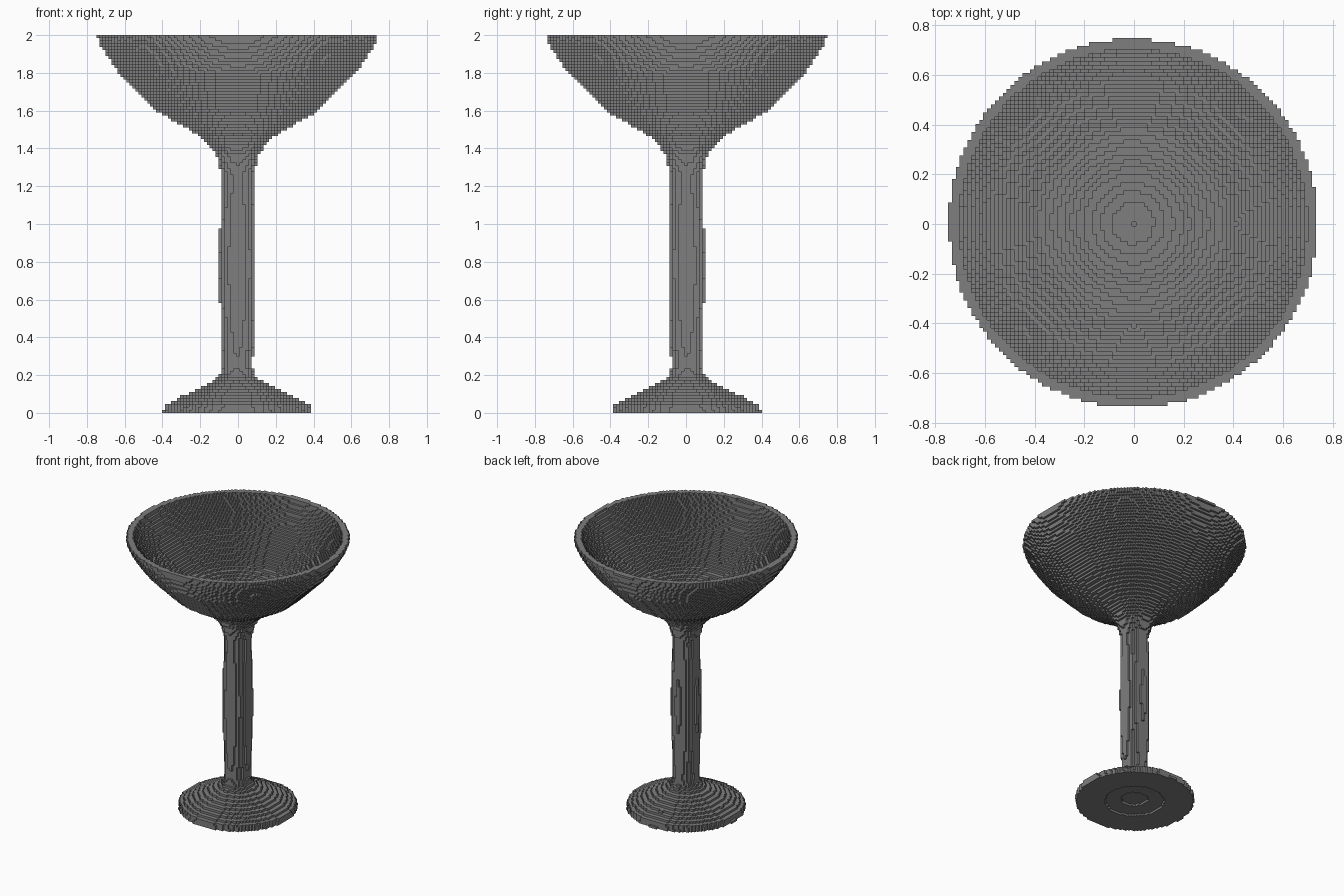
import bpy
import math

if "Cube" in bpy.data.objects:
    bpy.data.objects.remove(bpy.data.objects["Cube"])

# The goblet is a revolved profile turned into small cubes
H = 2.0 / 127                      # cube size
LEVELS = 127
AXIS_X, AXIS_Y = -0.003, 0.003     # slight offset of the axis from the cube grid

# Profiles as (height, radius)
OUTER = [(0.0, 0.393), (0.04, 0.388), (0.09, 0.29), (0.13, 0.205), (0.17, 0.12),
         (0.20, 0.09), (0.25, 0.079), (0.30, 0.082), (0.55, 0.091), (0.78, 0.0945),
         (1.02, 0.091), (1.25, 0.084), (1.30, 0.094), (1.36, 0.11), (1.41, 0.143),
         (1.47, 0.205), (1.60, 0.428), (1.80, 0.625), (1.89, 0.69), (1.96, 0.732),
         (2.0, 0.744)]
INNER = [(1.44, 0.0), (1.447, 0.05), (1.463, 0.105), (1.505, 0.20), (1.61, 0.375),
         (1.80, 0.575), (1.89, 0.642), (1.96, 0.687), (2.0, 0.702)]
HOLLOW = [(0.0, 0.2), (H, 0.09), (2 * H, 0.0)]   # shallow recess under the foot


def radius_at(profile, z):
    if z < profile[0][0]:
        return 0.0
    for (z0, r0), (z1, r1) in zip(profile, profile[1:]):
        if z <= z1:
            return r0 + (r1 - r0) * (z - z0) / (z1 - z0)
    return 0.0


# Fill the cubes level by level
solid = set()
for k in range(LEVELS):
    z = (k + 0.5) * H
    outer = radius_at(OUTER, z)
    inner = radius_at(INNER, z)
    if k < 2:
        inner = HOLLOW[k][1]
    n = int(outer / H) + 2
    for i in range(-n, n + 1):
        for j in range(-n, n + 1):
            r = math.hypot(i * H - AXIS_X, j * H - AXIS_Y)
            if inner <= r < outer:
                solid.add((i, j, k))

# Neighbour direction and the four corners of the face on that side
SIDES = [
    ((1, 0, 0), [(1, 0, 0), (1, 1, 0), (1, 1, 1), (1, 0, 1)]),
    ((-1, 0, 0), [(0, 0, 0), (0, 0, 1), (0, 1, 1), (0, 1, 0)]),
    ((0, 1, 0), [(0, 1, 0), (0, 1, 1), (1, 1, 1), (1, 1, 0)]),
    ((0, -1, 0), [(0, 0, 0), (1, 0, 0), (1, 0, 1), (0, 0, 1)]),
    ((0, 0, 1), [(0, 0, 1), (1, 0, 1), (1, 1, 1), (0, 1, 1)]),
    ((0, 0, -1), [(0, 0, 0), (0, 1, 0), (1, 1, 0), (1, 0, 0)]),
]

grey = bpy.data.materials.new("mid grey")
grey.diffuse_color = (0.21, 0.21, 0.21, 1.0)
grey.use_nodes = True
grey.node_tree.nodes["Principled BSDF"].inputs["Base Color"].default_value = grey.diffuse_color


def build_part(name, k_min, k_max):
    index, verts, faces = {}, [], []
    for (i, j, k) in solid:
        if not k_min <= k < k_max:
            continue
        for (dx, dy, dz), corners in SIDES:
            if (i + dx, j + dy, k + dz) in solid:
                continue
            face = []
            for cx, cy, cz in corners:
                key = (i + cx, j + cy, k + cz)
                if key not in index:
                    index[key] = len(verts)
                    verts.append(((key[0] - 0.5) * H, (key[1] - 0.5) * H, key[2] * H))
                face.append(index[key])
            faces.append(face)
    mesh = bpy.data.meshes.new(name)
    mesh.from_pydata(verts, [], faces)
    mesh.materials.append(grey)
    mesh.update()
    obj = bpy.data.objects.new(name, mesh)
    bpy.context.collection.objects.link(obj)


# Foot, stem and bowl
foot_top = round(0.22 / H)
stem_top = round(1.27 / H)
build_part("foot", 0, foot_top)
build_part("stem", foot_top, stem_top)
build_part("bowl", stem_top, LEVELS)
